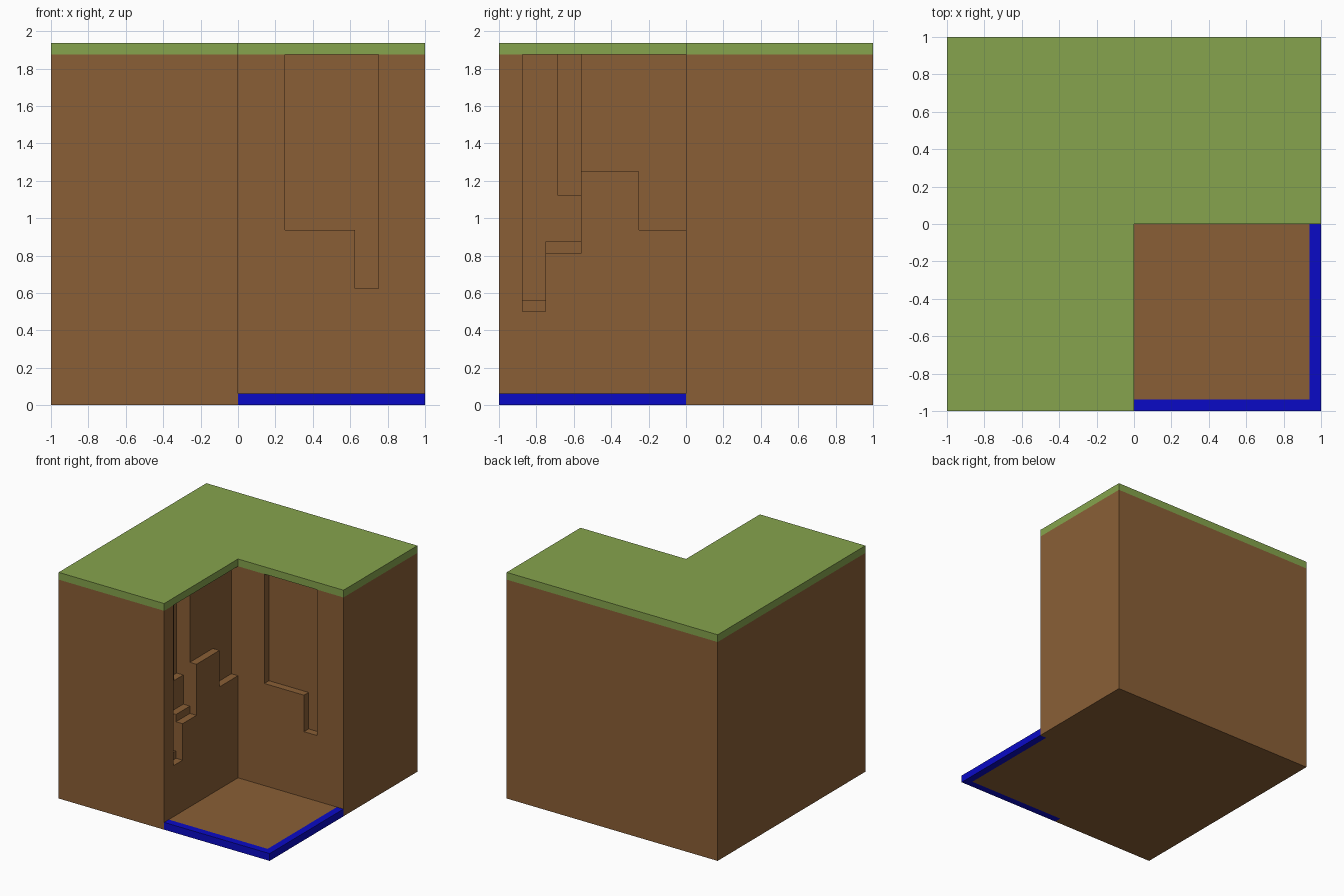
import bpy
import bmesh

U = 1 / 16  # everything sits on a sixteenth grid

cube = bpy.data.objects.get("Cube")
if cube:
    bpy.data.objects.remove(cube, do_unlink=True)


def material(name, rgb):
    linear = [((c / 255 + 0.055) / 1.055) ** 2.4 if c > 10 else c / 255 / 12.92 for c in rgb]
    mat = bpy.data.materials.new(name)
    mat.use_nodes = True
    mat.diffuse_color = (*linear, 1)
    bsdf = mat.node_tree.nodes["Principled BSDF"]
    bsdf.inputs["Base Color"].default_value = (*linear, 1)
    bsdf.inputs["Roughness"].default_value = 0.9
    return mat


soil = material("soil brown", (138, 95, 54))
turf = material("grass green", (134, 164, 77))
blue = material("border blue", (10, 10, 198))


def prism(name, outline, axis, low, high, mat):
    """Extrude a 2D outline (grid units) along one axis."""
    place = {"x": lambda a, b, t: (t, a, b),
             "y": lambda a, b, t: (a, t, b),
             "z": lambda a, b, t: (a, b, t)}[axis]
    bm = bmesh.new()
    rings = [[bm.verts.new([c * U for c in place(a, b, t)]) for a, b in outline]
             for t in (low, high)]
    for ring in rings:
        bm.faces.new(ring)
    n = len(outline)
    for i in range(n):
        j = (i + 1) % n
        bm.faces.new((rings[0][i], rings[0][j], rings[1][j], rings[1][i]))
    bmesh.ops.recalc_face_normals(bm, faces=bm.faces)
    mesh = bpy.data.meshes.new(name)
    bm.to_mesh(mesh)
    bm.free()
    mesh.materials.append(mat)
    obj = bpy.data.objects.new(name, mesh)
    bpy.context.collection.objects.link(obj)
    return obj


def carve(target, outline, axis, low, high):
    """Cut an extruded outline out of the target."""
    cutter = prism("cutter", outline, axis, low, high, soil)
    cutter.hide_render = True
    mod = target.modifiers.new("carve", "BOOLEAN")
    mod.operation = "DIFFERENCE"
    mod.solver = "EXACT"
    mod.object = cutter
    bpy.context.view_layer.objects.active = target
    bpy.ops.object.modifier_apply(modifier=mod.name)
    bpy.data.objects.remove(cutter, do_unlink=True)


# Soil body and grass layer share an L-shaped plan
plan = [(-16, -16), (0, -16), (0, 0), (16, 0), (16, 16), (-16, 16)]
earth = prism("earth_block", plan, "z", 0, 30, soil)
prism("grass_layer", plan, "z", 30, 31, turf)

# Floor of the open corner and its border
prism("corner_floor", [(0, -15), (15, -15), (15, 0), (0, 0)], "z", 0, 1, soil)
prism("corner_border", [(0, -16), (16, -16), (16, 0), (15, 0), (15, -15), (0, -15)],
      "z", 0, 1, blue)

# Shallow stepped recess in the wall facing the front
carve(earth, [(4, 33), (4, 15), (10, 15), (10, 10), (12, 10), (12, 33)], "y", -1, 1)

# Three nested recesses in the wall facing the side, each one step deeper
carve(earth, [(-14, 33), (-14, 8), (-12, 8), (-12, 13), (-9, 13), (-9, 20),
              (-4, 20), (-4, 15), (0, 15), (0, 33)], "x", -1, 1)
carve(earth, [(-14, 33), (-14, 9), (-12, 9), (-12, 14), (-9, 14), (-9, 33)], "x", -2, 1)
carve(earth, [(-11, 33), (-11, 18), (-9, 18), (-9, 33)], "x", -3, 1)
